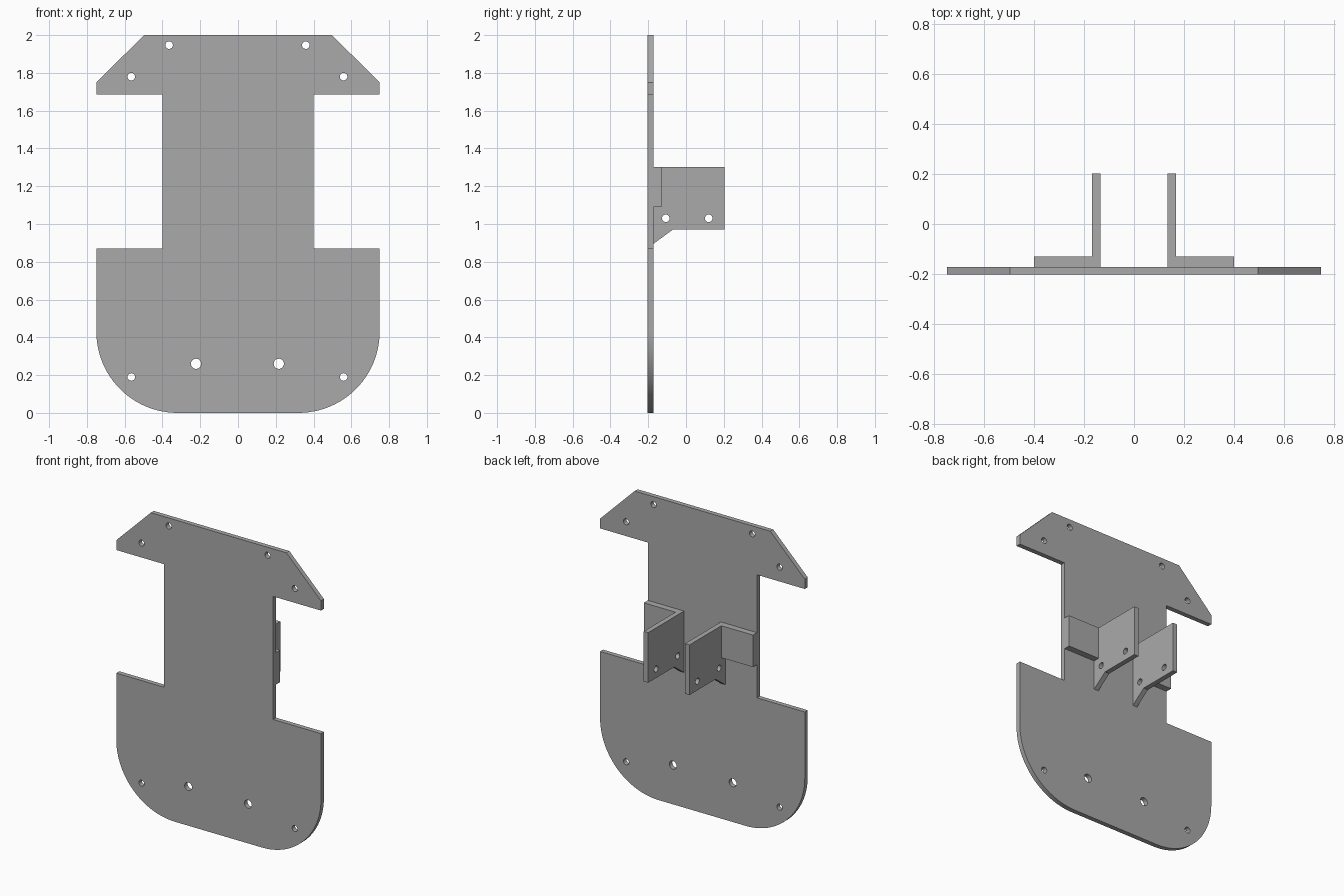
import bpy, bmesh, math
from mathutils import Vector

cube = bpy.data.objects.get("Cube")
if cube:
    bpy.data.objects.remove(cube)

grey = bpy.data.materials.new("grey")
grey.use_nodes = True
grey.diffuse_color = (0.4, 0.4, 0.4, 1)
grey.node_tree.nodes["Principled BSDF"].inputs["Base Color"].default_value = grey.diffuse_color


def arc(cx, cy, r, start, end, steps):
    angles = [math.radians(start + (end - start) * i / steps) for i in range(steps + 1)]
    return [(cx + r * math.cos(a), cy + r * math.sin(a)) for a in angles]


def panel(name, outline, holes, place, push):
    """Flat outline with round holes, placed in space and given thickness."""
    bm = bmesh.new()
    loops = [outline] + [arc(u, v, r, 0, 360, 24)[:-1] for u, v, r in holes]
    for loop in loops:
        verts = [bm.verts.new(place(u, v)) for u, v in loop]
        for a, b in zip(verts, verts[1:] + verts[:1]):
            bm.edges.new((a, b))
    bmesh.ops.triangle_fill(bm, edges=bm.edges[:], use_beauty=True)
    made = bmesh.ops.extrude_face_region(bm, geom=bm.faces[:], use_keep_orig=True)
    moved = [g for g in made["geom"] if isinstance(g, bmesh.types.BMVert)]
    bmesh.ops.translate(bm, verts=moved, vec=Vector(push))
    bmesh.ops.recalc_face_normals(bm, faces=bm.faces[:])
    mesh = bpy.data.meshes.new(name)
    bm.to_mesh(mesh)
    bm.free()
    mesh.materials.append(grey)
    obj = bpy.data.objects.new(name, mesh)
    bpy.context.collection.objects.link(obj)
    bpy.ops.object.select_all(action="DESELECT")
    obj.select_set(True)
    bpy.context.view_layer.objects.active = obj
    bpy.ops.object.shade_smooth_by_angle(angle=math.radians(30))
    return obj


FRONT, BACK, REAR = -0.203, -0.172, 0.203

# Main plate: rounded lower corners, narrow waist, chamfered top
half = arc(0.32, 0.43, 0.43, -90, 0, 24)
half += [(0.75, 0.87), (0.4, 0.87), (0.4, 1.685), (0.75, 1.685), (0.75, 1.75), (0.497, 2)]
outline = half + [(-x, z) for x, z in reversed(half)]
holes = [(s * x - 0.003, z, r) for s in (-1, 1) for x, z, r in
         ((0.562, 0.19, 0.02), (0.219, 0.26, 0.027), (0.562, 1.78, 0.02), (0.362, 1.947, 0.02))]
panel("main_plate", outline, holes, lambda x, z: (x, FRONT, z), (0, BACK - FRONT, 0))

# Pair of angle brackets behind the waist
fin = [(BACK, 1.302), (BACK, 0.895), (-0.07, 0.97), (REAR, 0.97), (REAR, 1.302)]
fin_holes = [(-0.107, 1.03, 0.02), (0.12, 1.03, 0.02)]
flange = [(0.168, 1.09), (0.4, 1.09), (0.4, 1.302), (0.168, 1.302)]
for side, s in (("left", 1), ("right", -1)):
    panel(side + "_bracket_fin", fin, fin_holes,
          lambda y, z: (s * 0.135, y, z), (s * 0.033, 0, 0))
    panel(side + "_bracket_flange", flange, [],
          lambda x, z: (s * x, BACK, z), (0, 0.042, 0))
